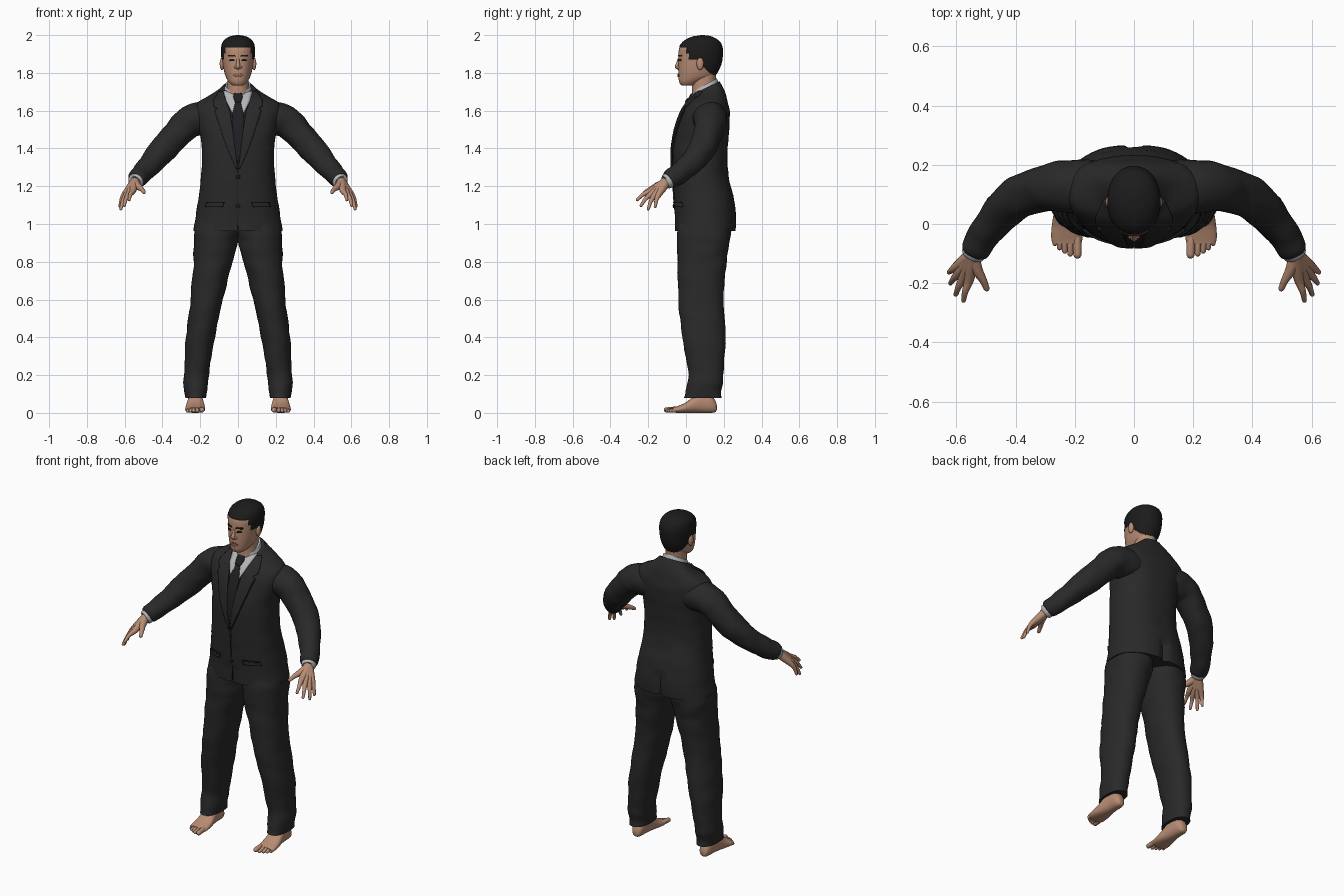
import bpy, bmesh, math
from mathutils import Vector, noise
from mathutils.bvhtree import BVHTree

if "Cube" in bpy.data.objects:
    bpy.data.objects.remove(bpy.data.objects["Cube"])


def material(name, r, g, b):
    m = bpy.data.materials.new(name)
    m.diffuse_color = (r, g, b, 1)
    m.use_nodes = True
    m.node_tree.nodes["Principled BSDF"].inputs["Base Color"].default_value = m.diffuse_color
    return m


SUIT = material("charcoal cloth", .022, .022, .022)
SEAM = material("dark seam", .010, .010, .010)
TIE = material("tie cloth", .014, .014, .016)
SHIRT = material("shirt grey", .46, .47, .48)
SKIN = material("skin", .48, .265, .175)
LIPS = material("lips", .30, .13, .095)
HAIR = material("black hair", .012, .011, .011)


def catmull(rows, steps):
    """Smoothly resample a list of equal-length tuples."""
    out, n = [], len(rows)
    for i in range(n - 1):
        p = [rows[max(0, i - 1)], rows[i], rows[i + 1], rows[min(n - 1, i + 2)]]
        for s in range(steps):
            t = s / steps
            out.append(tuple(.5 * (2 * b + (c - a) * t + (2 * a - 5 * b + 4 * c - d) * t * t
                                   + (3 * b - a - 3 * c + d) * t ** 3) for a, b, c, d in zip(*p)))
    return out + [tuple(rows[-1])]


def finish(name, bm, mats, mirror=False, thick=0):
    bmesh.ops.recalc_face_normals(bm, faces=bm.faces)
    me = bpy.data.meshes.new(name)
    for f in bm.faces:
        f.smooth = True
    bm.to_mesh(me)
    bm.free()
    for m in mats:
        me.materials.append(m)
    me.set_sharp_from_angle(angle=math.radians(50))
    ob = bpy.data.objects.new(name, me)
    bpy.context.collection.objects.link(ob)
    if thick:
        mod = ob.modifiers.new("thickness", 'SOLIDIFY')
        mod.thickness, mod.offset = thick, 0
    if mirror:
        ob.modifiers.new("mirror", 'MIRROR').use_mirror_merge = False
    return ob


def skin_rings(rings):
    """Bridge closed rings of points and cap both ends."""
    bm = bmesh.new()
    vs = [[bm.verts.new(p) for p in r] for r in rings]
    n = len(vs[0])
    for a, b in zip(vs, vs[1:]):
        for i in range(n):
            j = (i + 1) % n
            bm.faces.new((a[i], a[j], b[j], b[i]))
    bm.faces.new(vs[0])
    bm.faces.new(vs[-1])
    return bm


def loft(rows, axis='z', seg=48, power=2.0, steps=4, wrinkle=0):
    """Rows are (t, a0, a1, b0, b1, tilt): extents of each section along an axis."""
    rings = []
    for t, a0, a1, b0, b1, tilt in catmull([tuple(r) + (0,) * (6 - len(r)) for r in rows], steps):
        ring = []
        for i in range(seg):
            w = 2 * math.pi * i / seg
            c, s = math.cos(w), math.sin(w)
            a = math.copysign(abs(c) ** (2 / power), c) * (a1 - a0) / 2
            b = math.copysign(abs(s) ** (2 / power), s) * (b1 - b0) / 2
            p = Vector(((a0 + a1) / 2 + a, (b0 + b1) / 2 + b, t + tilt * b))
            if axis == 'y':
                p = Vector((p.x, t, p.y))
            if wrinkle:
                k = noise.noise(Vector((abs(p.x) * 9, p.y * 9, p.z * 16))) * wrinkle
                p += Vector((c, s, 0)) * k
            ring.append(p)
        rings.append(ring)
    return skin_rings(rings)


def limb(pts, seg=16, steps=4, wrinkle=0):
    """Tube through (x, y, z, radius) points with a rounded tip."""
    path = catmull(pts, steps)
    end, d = Vector(path[-1][:3]), (Vector(path[-1][:3]) - Vector(path[-2][:3])).normalized()
    r = path[-1][3]
    path += [tuple(end + d * r * math.sin(k)) + (r * math.cos(k),) for k in (.5, 1.0, 1.4)]
    rings, u = [], Vector((0, 0, 1))
    for i, p in enumerate(path):
        d = (Vector(path[min(i + 1, len(path) - 1)][:3]) - Vector(path[max(i - 1, 0)][:3])).normalized()
        u = (u - d * u.dot(d)).normalized()
        v = d.cross(u)
        ring = []
        for j in range(seg):
            w = 2 * math.pi * j / seg
            q = u * math.cos(w) + v * math.sin(w)
            c = Vector(p[:3])
            k = wrinkle * noise.noise((c + q * p[3]) * 16) if wrinkle else 0
            ring.append(c + q * (p[3] + k))
        rings.append(ring)
    return skin_rings(rings)


def patch(name, tree, rows, mat, mirror=False, off=.002, thick=.006, cols=8):
    """Thin plate laid on the front of a body; rows are (z, x0, x1)."""
    bm = bmesh.new()
    grid = []
    fine = [tuple(a + (b - a) * s / 4 for a, b in zip(p, q)) for p, q in zip(rows, rows[1:]) for s in range(4)]
    for z, x0, x1 in fine + [rows[-1]]:
        line = []
        for i in range(cols + 1):
            x = x0 + (x1 - x0) * i / cols
            hit = tree.ray_cast(Vector((x, -1, z)), Vector((0, 1, 0)))[0]
            hit = hit or tree.find_nearest(Vector((x, 0, z)))[0]
            line.append(bm.verts.new(hit - Vector((0, off, 0))))
        grid.append(line)
    for a, b in zip(grid, grid[1:]):
        for i in range(cols):
            bm.faces.new((a[i], a[i + 1], b[i + 1], b[i]))
    return finish(name, bm, [mat], mirror, thick)


def sphere(name, loc, scale, mat, mirror=False):
    bm = bmesh.new()
    bmesh.ops.create_uvsphere(bm, u_segments=16, v_segments=10, radius=1)
    for v in bm.verts:
        v.co = Vector(a * s + l for a, s, l in zip(v.co, scale, loc))
    finish(name, bm, [mat], mirror)


# Jacket body: (z, half width, front, back, tilt)
jacket = [(.962, .236, -.06, .265, 0), (1.05, .224, -.06, .265, 0), (1.15, .207, -.066, .25, 0),
          (1.25, .197, -.07, .226, 0), (1.35, .191, -.072, .218, 0), (1.45, .195, -.065, .225, 0),
          (1.53, .212, -.046, .23, 0), (1.595, .228, -.02, .23, 0), (1.64, .215, .0, .222, .05),
          (1.672, .165, .014, .21, .15), (1.695, .115, .026, .195, .35), (1.72, .084, .036, .178, .5)]
bm = loft([(z, -w, w, f, b, t) for z, w, f, b, t in jacket], seg=64, power=2.35, wrinkle=.004)
for v in bm.verts:  # rear vent and front opening at the hem
    if abs(v.co.x) < .008 and v.co.z < 1.09:
        v.co.y += -.022 if v.co.y > .1 else (.012 if v.co.z < 1.05 else 0)
body = BVHTree.FromBMesh(bm)
finish("jacket_body", bm, [SUIT])

# Shirt front, tie and lapels
patch("shirt_front", body, [(1.705, -.078, .078), (1.65, -.062, .062), (1.585, -.03, .03)], SHIRT, off=.003)
patch("tie_knot", body, [(1.69, -.020, .020), (1.675, -.025, .025), (1.645, -.016, .016)], TIE, off=.010, thick=.009)
patch("tie", body, [(1.645, -.014, .014), (1.58, -.031, .031), (1.45, -.026, .026), (1.32, -.004, .004)], TIE, off=.006)
patch("lapel", body, [(1.70, .078, .098), (1.655, .064, .128), (1.625, .053, .13), (1.61, .048, .108),
                      (1.60, .043, .122), (1.5, .028, .09), (1.4, .016, .055), (1.29, .001, .008)],
      SUIT, True, .007, .009)
patch("lapel_edge", body, [(1.60, .120, .125), (1.5, .088, .093), (1.4, .053, .058), (1.29, .006, .010)],
      SEAM, True, .004, .006, 1)
patch("front_closure", body, [(1.29, -.003, .001), (.97, -.003, .001)], SEAM, off=.001, thick=.004, cols=1)
patch("pocket_flap", body, [(1.112, .075, .165), (1.09, .08, .172)], SUIT, True, .005, .008)
patch("pocket_line", body, [(1.116, .073, .163), (1.111, .073, .163)], SEAM, True, .006, .008)
for z in (1.25, 1.095):
    y = body.ray_cast(Vector((0, -1, z)), Vector((0, 1, 0)))[0].y
    sphere("jacket_button", (0, y - .002, z), (.011, .005, .011), SEAM)

# Shirt collar and neck
finish("shirt_collar", loft([(1.675, -.082, .082, .028, .18, .55), (1.71, -.074, .074, .032, .172, .55),
                             (1.737, -.066, .066, .038, .163, .55)]), [SHIRT])
finish("neck", loft([(1.66, -.066, .066, .03, .16), (1.72, -.058, .058, .032, .156),
                     (1.77, -.057, .057, .028, .158), (1.83, -.06, .06, .02, .165)]), [SKIN])

# Head with a short haircut chosen by a hairline rule
head = [(1.732, .024, -.018, .035), (1.738, .036, -.029, .055), (1.755, .051, -.037, .09),
        (1.78, .065, -.040, .145), (1.81, .074, -.041, .168), (1.85, .081, -.041, .185),
        (1.89, .085, -.040, .191), (1.93, .086, -.036, .191), (1.96, .079, -.018, .180),
        (1.98, .063, .008, .158), (1.994, .036, .045, .128), (2.0, .008, .08, .095)]
bm = loft([(z, -w, w, f, b) for z, w, f, b in head], seg=72, power=2.15, steps=6)


def hairline(x, y):
    if y < .0:
        return 1.938
    if y < .035:
        return 1.872 if y > .012 else 1.905
    if y < .09:
        return 1.868
    return 1.83 - (y - .09) * .8


for f in bm.faces:
    c = f.calc_center_median()
    f.material_index = int(c.z > hairline(c.x, c.y))
face = BVHTree.FromBMesh(bm)
hair_verts = [v for v in bm.verts if all(f.material_index for f in v.link_faces)]
for v in hair_verts:
    d = Vector((v.co.x, v.co.y - .08, 0))
    if d.length > .03:
        v.co += d.normalized() * .004
finish("head", bm, [SKIN, HAIR])

# Face details
patch("eyebrow", face, [(1.895, .018, .050), (1.886, .012, .052)], HAIR, True, .001, .005)
patch("eye", face, [(1.873, .024, .042), (1.863, .019, .046)], SEAM, True, .001, .004)
patch("lips", face, [(1.797, -.013, .013), (1.789, -.026, .026), (1.779, -.014, .014)], LIPS, off=.002)
finish("nose", limb([(0, -.036, 1.878, .007), (0, -.041, 1.855, .009), (0, -.047, 1.835, .012),
                     (0, -.042, 1.829, .011)]), [SKIN])
sphere("nostril_wing", (.012, -.041, 1.83), (.009, .01, .008), SKIN, True)
sphere("ear", (.085, .075, 1.848), (.012, .019, .033), SKIN, True)

# Sleeves and shirt cuffs
finish("sleeve", limb([(.12, .128, 1.565, .085), (.2, .128, 1.558, .089), (.265, .125, 1.535, .083),
                       (.33, .113, 1.468, .076), (.395, .085, 1.398, .073), (.45, .04, 1.335, .064),
                       (.51, -.04, 1.265, .054), (.537, -.088, 1.235, .048), (.541, -.096, 1.23, .022)],
                      28, 5, .006), [SUIT], True)
finish("shirt_cuff", limb([(.52, -.06, 1.25, .04), (.545, -.103, 1.224, .040), (.548, -.109, 1.221, .018)], 24),
       [SHIRT], True)

# Hands: knuckle and tip of every finger, palms formed by the overlapping roots
wrist = (.545, -.105, 1.222)
fingers = [("index_finger", (.558, -.192, 1.172), (.576, -.258, 1.128)),
           ("middle_finger", (.577, -.182, 1.160), (.602, -.238, 1.098)),
           ("ring_finger", (.592, -.165, 1.154), (.620, -.200, 1.080)),
           ("little_finger", (.601, -.145, 1.155), (.625, -.163, 1.093))]
for name, k, t in fingers:
    mid = tuple((a + b) / 2 + o for a, b, o in zip(k, t, (.003, -.002, .006)))
    palm = tuple((a + b) / 2 for a, b in zip(wrist, k))
    finish(name, limb([wrist + (.027,), palm + (.022,), k + (.016,), mid + (.011,), t + (.008,)], 12), [SKIN], True)
finish("thumb", limb([(.545, -.112, 1.218, .024), (.530, -.155, 1.200, .019), (.510, -.190, 1.184, .013),
                      (.498, -.218, 1.168, .010)], 12), [SKIN], True)

# Trouser legs: (z, inner, outer, front, back)
finish("trouser_leg", loft([(1.03, -.004, .205, -.035, .235), (.95, -.002, .232, -.047, .238),
                            (.88, .006, .235, -.048, .226), (.8, .030, .237, -.046, .214),
                            (.6, .078, .250, -.040, .200), (.4, .122, .273, -.020, .210),
                            (.2, .155, .286, .014, .196), (.12, .165, .284, -.002, .188),
                            (.078, .168, .281, -.014, .188)], seg=40, power=2.2, steps=6, wrinkle=.007),
       [SUIT], True)

# Bare feet: (y, inner, outer, bottom, top)
finish("foot", loft([(.163, .215, .238, .015, .04), (.155, .200, .250, .004, .065), (.13, .190, .260, 0, .1),
                     (.09, .186, .264, 0, .115), (.045, .181, .270, 0, .092), (0, .175, .277, 0, .056),
                     (-.045, .174, .280, 0, .036), (-.068, .178, .274, .003, .028)], 'y', 28, 2.3), [SKIN], True)
for i, (x, y, r) in enumerate([(.191, -.103, .0145), (.215, -.100, .0105), (.234, -.091, .010),
                               (.251, -.080, .0095), (.267, -.066, .009)]):
    finish("toe", limb([(x + .004, -.035, .018, r), (x + .001, (y - .035) / 2, .018, r),
                        (x, y, r + .001, r * .95)], 12), [SKIN], True)
